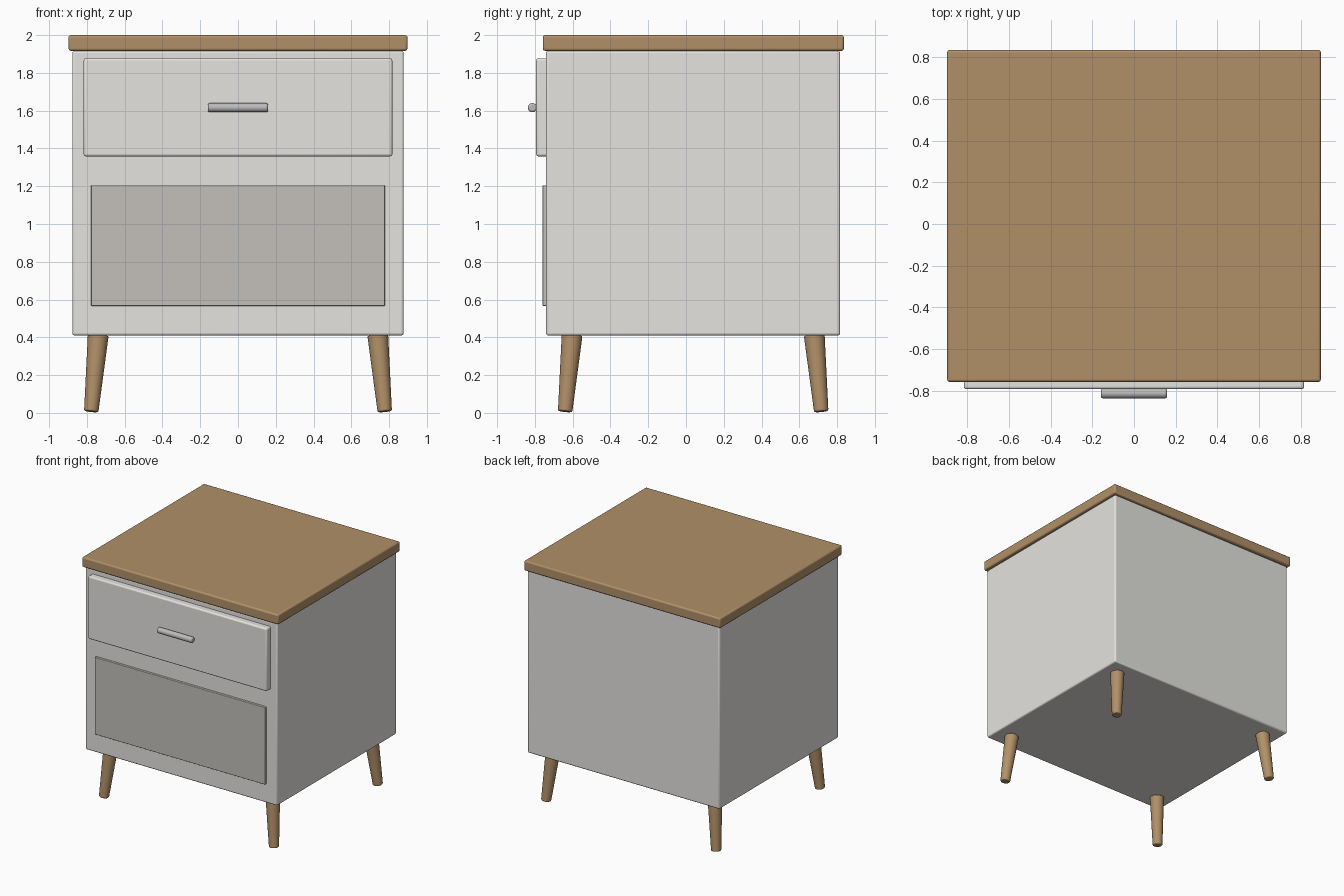
import bpy, bmesh, math
from mathutils import Vector

if "Cube" in bpy.data.objects:
    bpy.data.objects.remove(bpy.data.objects["Cube"])


def material(name, rgb):
    m = bpy.data.materials.new(name)
    m.diffuse_color = (*rgb, 1)
    m.use_nodes = True
    m.node_tree.nodes["Principled BSDF"].inputs["Base Color"].default_value = m.diffuse_color
    return m


WOOD = material("wood", (0.44, 0.28, 0.14))
PAINT = material("warm_white", (0.78, 0.77, 0.74))
PANEL = material("warm_grey", (0.55, 0.53, 0.49))
METAL = material("metal", (0.5, 0.5, 0.5))


def finish(name, bm, mat, bevel):
    me = bpy.data.meshes.new(name)
    bm.to_mesh(me)
    bm.free()
    ob = bpy.data.objects.new(name, me)
    bpy.context.collection.objects.link(ob)
    me.materials.append(mat)
    mod = ob.modifiers.new("bevel", 'BEVEL')
    mod.width, mod.segments = bevel, 3
    mod.limit_method, mod.angle_limit = 'ANGLE', math.radians(40)
    bpy.ops.object.select_all(action='DESELECT')
    ob.select_set(True)
    bpy.context.view_layer.objects.active = ob
    bpy.ops.object.shade_smooth_by_angle(angle=math.radians(35))
    return ob


def box(name, half_x, y0, y1, z0, z1, mat, bevel):
    bm = bmesh.new()
    bmesh.ops.create_cube(bm, size=1)
    for v in bm.verts:
        v.co = (v.co.x * 2 * half_x,
                (y0 + y1) / 2 + v.co.y * (y1 - y0),
                (z0 + z1) / 2 + v.co.z * (z1 - z0))
    return finish(name, bm, mat, bevel)


def rod(name, a, b, ra, rb, mat, bevel):
    a, b = Vector(a), Vector(b)
    bm = bmesh.new()
    bmesh.ops.create_cone(bm, cap_ends=True, segments=32, radius1=ra,
                          radius2=rb, depth=(b - a).length)
    ob = finish(name, bm, mat, bevel)
    ob.location = (a + b) / 2
    ob.rotation_mode = 'QUATERNION'
    ob.rotation_quaternion = (b - a).to_track_quat('Z', 'Y')
    return ob


# Cabinet body and wooden top
box("cabinet_body", 0.877, -0.741, 0.816, 0.41, 1.917, PAINT, 0.012)
box("top_board", 0.897, -0.758, 0.836, 1.917, 2.0, WOOD, 0.012)

# Drawer front, handle and lower panel
box("drawer_front", 0.817, -0.793, -0.72, 1.358, 1.877, PAINT, 0.012)
box("lower_panel", 0.778, -0.76, -0.72, 0.567, 1.205, PANEL, 0.004)
rod("drawer_handle", (-0.159, -0.813, 1.616), (0.159, -0.813, 1.616),
    0.024, 0.024, METAL, 0.01)

# Four splayed tapered legs
CY = 0.038
for sy, end in ((-1, "front"), (1, "back")):
    for sx, side in ((-1, "left"), (1, "right")):
        rod(f"{end}_{side}_leg",
            (sx * 0.777, CY + sy * 0.678, 0.007),
            (sx * 0.74, CY + sy * 0.641, 0.412),
            0.038, 0.055, WOOD, 0.008)
